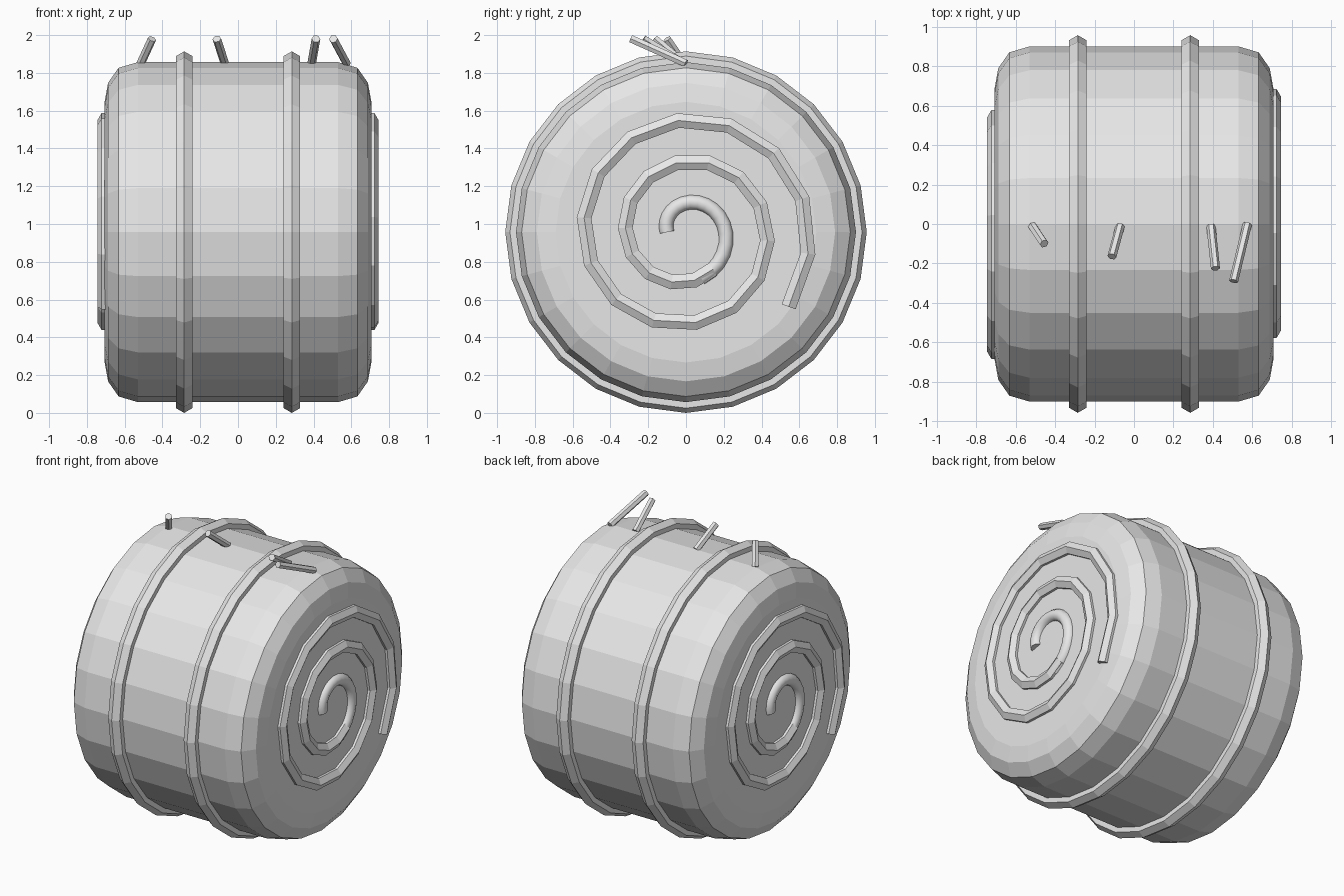
import bpy
import bmesh
from math import cos, sin, tau, pi
from mathutils import Vector

CENTRE_Z = 0.957

cube = bpy.data.objects.get("Cube")
if cube:
    bpy.data.objects.remove(cube, do_unlink=True)

straw_grey = bpy.data.materials.new("pale grey straw")
straw_grey.use_nodes = True
straw_grey.diffuse_color = (0.8, 0.8, 0.8, 1)
straw_grey.node_tree.nodes["Principled BSDF"].inputs["Base Color"].default_value = (0.8, 0.8, 0.8, 1)


def finish(name, bm, smooth=False):
    bmesh.ops.recalc_face_normals(bm, faces=bm.faces)
    for face in bm.faces:
        face.smooth = smooth and len(face.verts) == 4
    mesh = bpy.data.meshes.new(name)
    bm.to_mesh(mesh)
    bm.free()
    mesh.materials.append(straw_grey)
    obj = bpy.data.objects.new(name, mesh)
    bpy.context.collection.objects.link(obj)
    return obj


def loft(name, rings, closed=False, smooth=False):
    """Skin a list of equal rings; cap the ends unless closed."""
    bm = bmesh.new()
    loops = [[bm.verts.new(p) for p in ring] for ring in rings]
    pairs = list(zip(loops, loops[1:]))
    if closed:
        pairs.append((loops[-1], loops[0]))
    for a, b in pairs:
        for i in range(len(a)):
            j = (i + 1) % len(a)
            bm.faces.new((a[i], a[j], b[j], b[i]))
    if not closed:
        bm.faces.new(loops[0])
        bm.faces.new(loops[-1])
    return finish(name, bm, smooth)


def lathe(name, profile, closed=False, sides=24):
    """Turn (x, radius) points around the bale's lengthwise axis."""
    rings = [[(x, r * cos(tau * k / sides), CENTRE_Z + r * sin(tau * k / sides))
              for k in range(sides)] for x, r in profile]
    return loft(name, rings, closed)


def tube(name, path, radius, sides, smooth=False):
    """Sweep a polygon along a path with one corner facing x."""
    rings = []
    for i, p in enumerate(path):
        t = (path[min(i + 1, len(path) - 1)] - path[max(i - 1, 0)]).normalized()
        u = Vector((1, 0, 0))
        u = (u - t * u.dot(t)).normalized()
        v = t.cross(u)
        rings.append([p + radius * (cos(tau * k / sides) * u + sin(tau * k / sides) * v)
                      for k in range(sides)])
    return loft(name, rings, smooth=smooth)


def spiral(start, end, steps, side):
    """Points of the end coil between two turn counts."""
    points = []
    for i in range(steps + 1):
        t = start + (end - start) * i / steps
        r = 0.1 + 0.22 * t
        a = pi - tau * t
        points.append(Vector((side * 0.70, side * r * cos(a), CENTRE_Z + r * sin(a))))
    return points


# Rounded bale body
half = [(0.53, 0.90), (0.632, 0.87), (0.688, 0.79), (0.706, 0.69)]
lathe("bale_body", [(-x, r) for x, r in reversed(half)] + half)

# Two binding bands with a six-sided section
for label, x in (("right", -0.285), ("left", 0.285)):
    section = [(x + 0.05 * sin(tau * k / 6), 0.907 + 0.05 * cos(tau * k / 6)) for k in range(6)]
    lathe(label + "_binding_band", section, closed=True)

# Rolled coil on each end: round core, faceted outer turns
for label, side in (("right", -1), ("left", 1)):
    tube(label + "_coil_core", spiral(0, 0.7, 18, side), 0.04, 10, smooth=True)
    tube(label + "_coil_outer", spiral(0.65, 2.6, 27, side), 0.045, 6)

# Loose straws on top, from root to tip
straws = [
    ((-0.515, -0.01, 1.85), (-0.455, -0.10, 1.98)),
    ((-0.07, -0.01, 1.85), (-0.112, -0.165, 1.98)),
    ((0.39, -0.01, 1.85), (0.413, -0.225, 1.98)),
    ((0.575, 0.00, 1.85), (0.505, -0.29, 1.98)),
]
for n, (root, tip) in enumerate(straws, 1):
    tube(f"loose_straw_{n}", [Vector(root), Vector(tip)], 0.023, 6)
